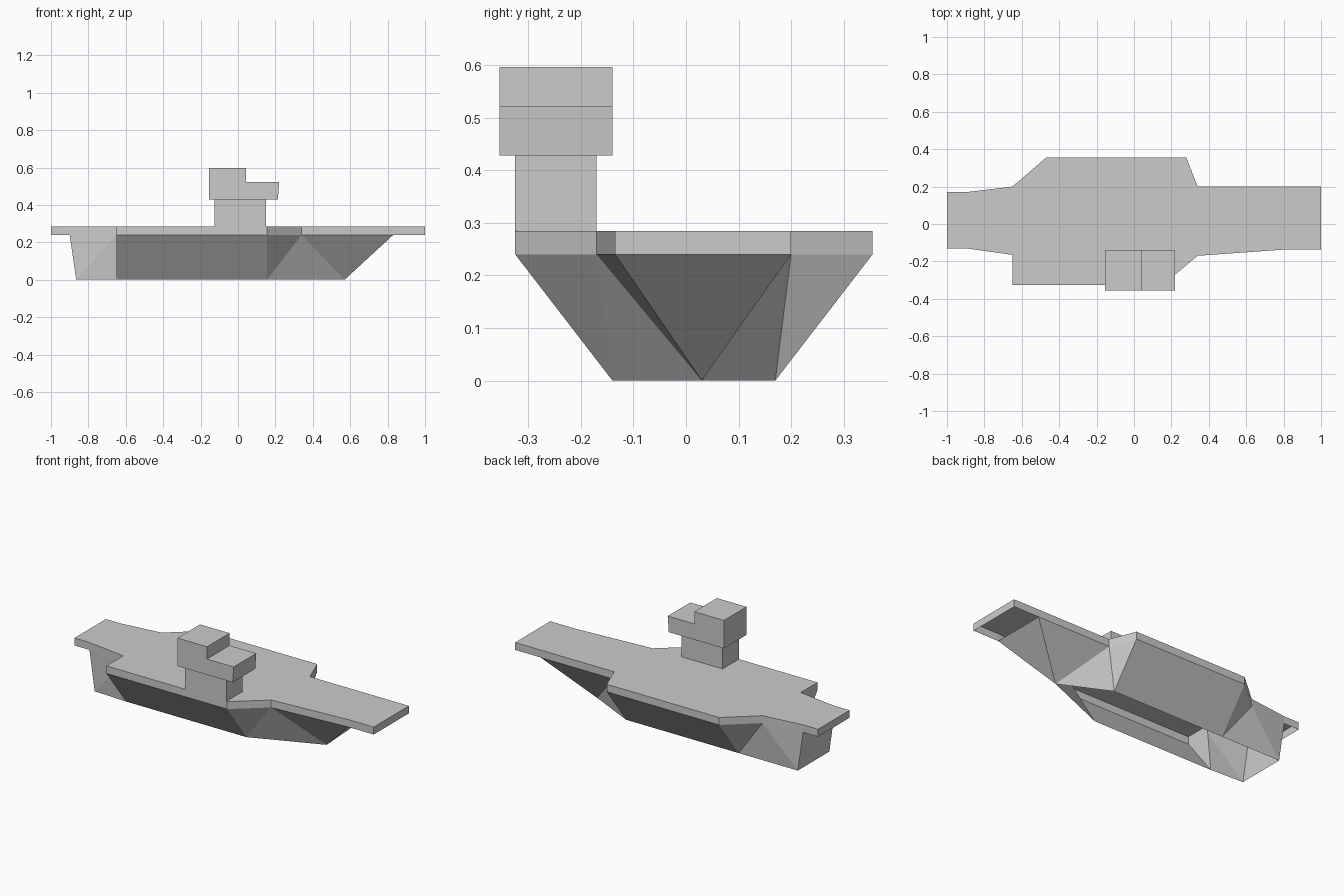
import bpy

cube = bpy.data.objects.get("Cube")
if cube:
    bpy.data.objects.remove(cube, do_unlink=True)

grey = bpy.data.materials.new("light_grey")
grey.use_nodes = True
COLOUR = (0.6, 0.6, 0.6, 1)
grey.diffuse_color = COLOUR
grey.node_tree.nodes["Principled BSDF"].inputs["Base Color"].default_value = COLOUR


def make(name, verts, faces):
    mesh = bpy.data.meshes.new(name)
    mesh.from_pydata(verts, [], faces)
    mesh.materials.append(grey)
    obj = bpy.data.objects.new(name, mesh)
    bpy.context.collection.objects.link(obj)
    return obj


def prism(name, lower, upper, cap_lower=True):
    """Join two matching loops, counter-clockwise seen from the upper one."""
    n = len(lower)
    faces = [(i, (i + 1) % n, n + (i + 1) % n, n + i) for i in range(n)]
    faces.append(tuple(range(n, 2 * n)))
    if cap_lower:
        faces.append(tuple(reversed(range(n))))
    return make(name, lower + upper, faces)


DECK_LOW, DECK_TOP = 0.24, 0.285

# Hull rim and keel loops, counter-clockwise from the bow
port = [(0.83, 0.2), (0.34, 0.2), (0.28, 0.355), (-0.47, 0.355), (-0.65, 0.2), (-0.9, 0.17)]
starboard = [(-0.9, -0.13), (-0.65, -0.165), (-0.65, -0.325), (0.155, -0.325),
             (0.34, -0.17), (0.83, -0.135)]
rim = port + starboard
keel = [(0.57, 0.03), (0.28, 0.17), (-0.47, 0.17), (-0.865, 0.17),
        (-0.865, -0.13), (-0.65, -0.14), (0.155, -0.14)]

# Flight deck: a shallow tray, open below, overhanging bow and stern
outline = [(1, 0.2)] + port + [(-1, 0.17), (-1, -0.13)] + starboard + [(1, -0.135)]
prism("flight_deck", [(x, y, DECK_LOW) for x, y in outline],
      [(x, y, DECK_TOP) for x, y in outline], cap_lower=False)

# Hull: faceted skin stitched between rim (T steps) and keel (B steps), open below
nr, nk = len(rim), len(keel)
faces, t, b = [], 0, 0
for step in "TBTTBTBTTBTBTTBTBTT":
    top, low = t % nr, nr + b % nk
    if step == "T":
        t += 1
        faces.append((top, low, t % nr))
    else:
        b += 1
        faces.append((top, low, nr + b % nk))
make("hull", [(x, y, DECK_LOW) for x, y in rim] + [(x, y, 0) for x, y in keel], faces)

# Island tower base
base = [(-0.125, -0.325), (0.15, -0.325), (0.15, -0.17), (-0.125, -0.17)]
prism("tower_base", [(x, y, DECK_TOP) for x, y in base],
      [(x, y, 0.43) for x, y in base])

# Stepped bridge, a side profile extruded across the ship
profile = [(-0.155, 0.428), (0.213, 0.428), (0.22, 0.523), (0.042, 0.523),
           (0.042, 0.597), (-0.155, 0.597)]
prism("bridge", [(x, -0.14, z) for x, z in profile],
      [(x, -0.355, z) for x, z in profile])
